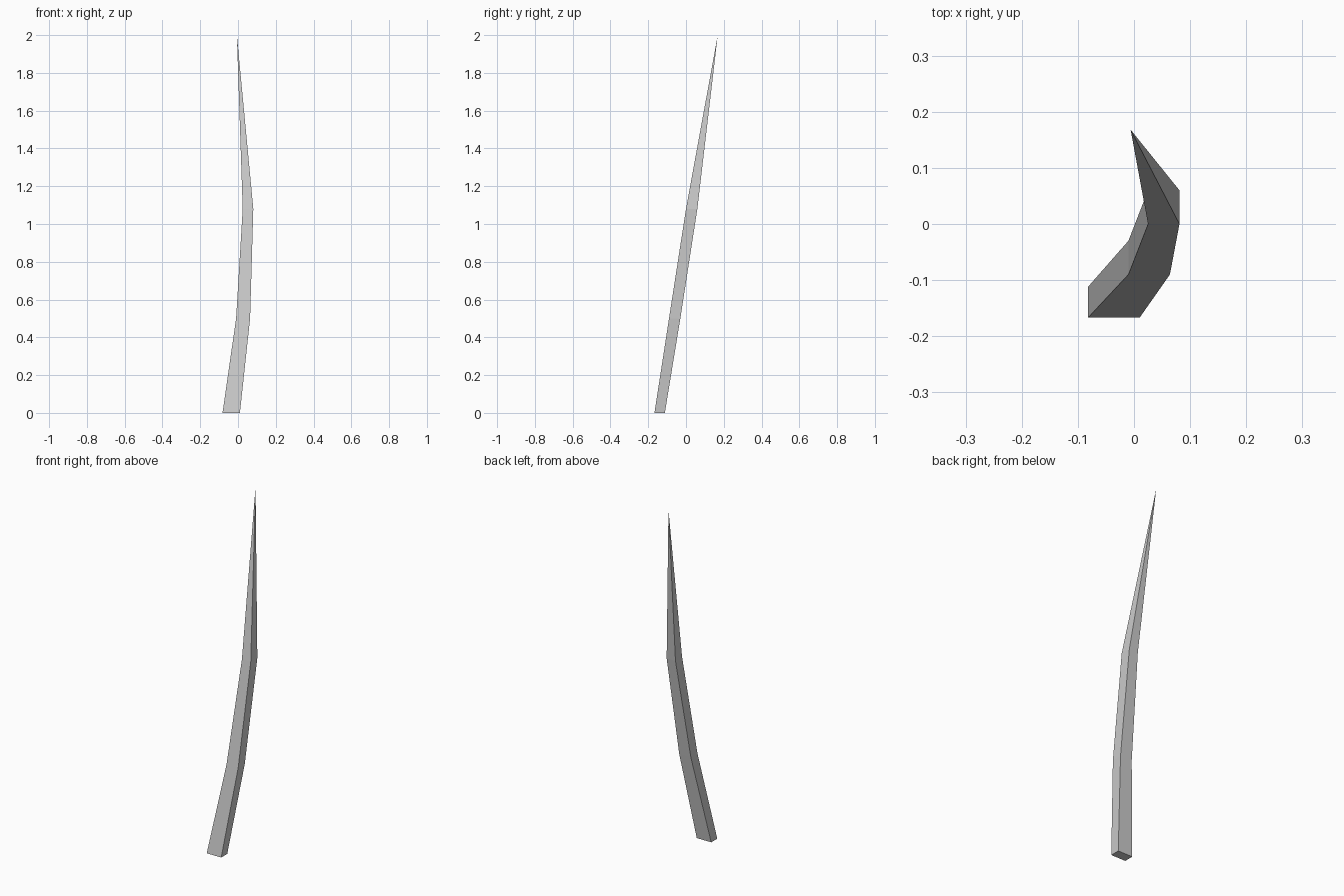
import bpy, bmesh

if "Cube" in bpy.data.objects:
    bpy.data.objects.remove(bpy.data.objects["Cube"])

# Rectangular cross-sections of the blade: z, x min, x max, y min, y max
sections = [
    (0.00, -0.082, 0.010, -0.167, -0.112),
    (0.50, -0.010, 0.064, -0.090, -0.030),
    (1.08, 0.025, 0.081, 0.000, 0.060),
]
tip_point = (-0.006, 0.168, 2.0)

bm = bmesh.new()
rings = [[bm.verts.new((x, y, z)) for x, y in ((x0, y0), (x1, y0), (x1, y1), (x0, y1))]
         for z, x0, x1, y0, y1 in sections]
tip = bm.verts.new(tip_point)

# Closed base, bridged sides and pointed end
bm.faces.new(rings[0][::-1])
for i in range(4):
    j = (i + 1) % 4
    for low, high in zip(rings, rings[1:]):
        bm.faces.new((low[i], low[j], high[j], high[i]))
    bm.faces.new((rings[-1][i], rings[-1][j], tip))
bmesh.ops.recalc_face_normals(bm, faces=bm.faces[:])

mesh = bpy.data.meshes.new("grass_blade")
bm.to_mesh(mesh)
bm.free()
blade = bpy.data.objects.new("grass_blade", mesh)
bpy.context.collection.objects.link(blade)
